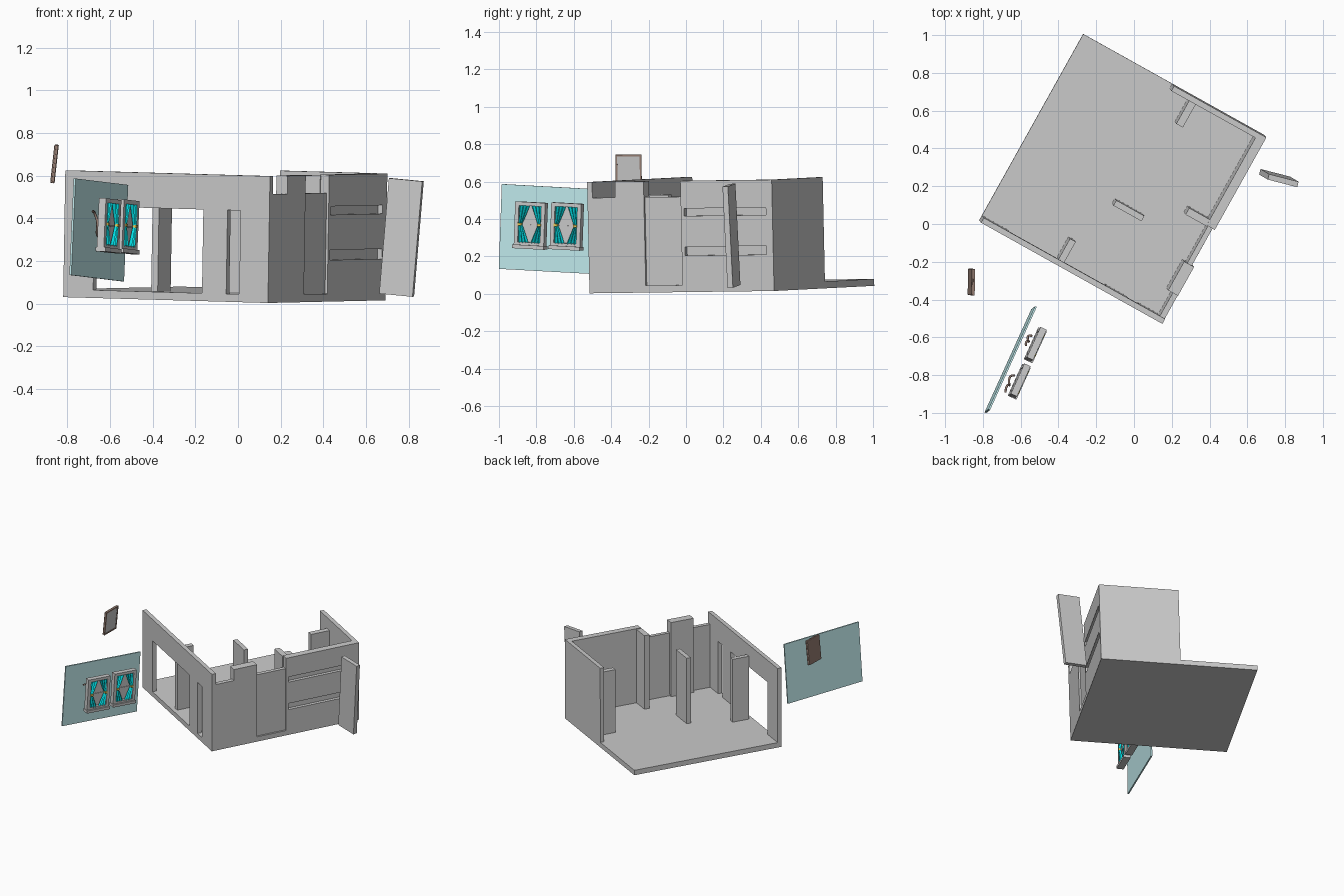
import bpy, bmesh, math
from mathutils import Matrix, Vector

if "Cube" in bpy.data.objects:
    bpy.data.objects.remove(bpy.data.objects["Cube"])


def frame(origin, x, z):
    """Placement matrix from an origin, a width direction and an up direction."""
    x = Vector(x).normalized()
    y = Vector(z).cross(x).normalized()
    z = x.cross(y)
    m = Matrix((x, y, z)).transposed().to_4x4()
    m.translation = Vector(origin)
    return m


def material(name, rgb):
    m = bpy.data.materials.new(name)
    m.diffuse_color = (*rgb, 1)
    m.use_nodes = True
    m.node_tree.nodes["Principled BSDF"].inputs["Base Color"].default_value = m.diffuse_color
    return m


def finish(name, bm, m, mat=None):
    bmesh.ops.recalc_face_normals(bm, faces=bm.faces)
    me = bpy.data.meshes.new(name)
    bm.to_mesh(me)
    bm.free()
    ob = bpy.data.objects.new(name, me)
    bpy.context.collection.objects.link(ob)
    ob.matrix_world = m
    if mat:
        me.materials.append(mat)
    return ob


def boxes(name, m, items, mat=None, bevel=0):
    """One object made of boxes, each (x0, x1, y0, y1, z0, z1)."""
    bm = bmesh.new()
    for x0, x1, y0, y1, z0, z1 in items:
        t = Matrix.Translation(((x0 + x1) / 2, (y0 + y1) / 2, (z0 + z1) / 2))
        bmesh.ops.create_cube(bm, size=1, matrix=t @ Matrix.Diagonal((x1 - x0, y1 - y0, z1 - z0, 1)))
    ob = finish(name, bm, m, mat)
    if bevel:
        b = ob.modifiers.new("bevel", 'BEVEL')
        b.width, b.segments = bevel, 2
    return ob


def profile(name, m, pts, vec):
    """Outline extruded along a vector."""
    bm = bmesh.new()
    f = bm.faces.new([bm.verts.new(p) for p in pts])
    r = bmesh.ops.extrude_face_region(bm, geom=[f])
    bmesh.ops.translate(bm, vec=vec, verts=[v for v in r["geom"] if isinstance(v, bmesh.types.BMVert)])
    return finish(name, bm, m)


glass = material("pale_teal", (0.55, 0.85, 0.87))
cyan = material("cyan", (0.0, 0.75, 0.8))
brown = material("brown", (0.32, 0.22, 0.18))
gold = material("gold", (0.8, 0.6, 0.1))

# Room, slightly tilted and turned
room = frame((-0.82, 0.02, 0.03), (0.873, -0.487, -0.025), (0.0165, -0.0218, 1))
W, D, F, H = 1.10, 1.13, 0.037, 0.595
boxes("floor", room, [(0, W, 0, D, 0, F)])

# Front wall with a wide doorway and a narrow one
front = [(0, F), (0.16, F), (0.16, 0.43), (0.745, 0.43), (0.745, F), (0.875, F),
         (0.875, 0.43), (0.945, 0.43), (0.945, F), (W, F), (W, H), (0, H)]
profile("front_wall", room, [(x, 0, z) for x, z in front], (0, 0.03, 0))

# Right wall: low section, tall block, recessed low section, grooved section
boxes("right_wall_low", room, [(1.07, W, 0.03, 0.17, F, 0.51)])
boxes("right_wall_block", room, [(1.04, W, 0.17, 0.345, F, H)])
boxes("right_wall_recess", room, [(1.06, 1.088, 0.345, 0.57, F, 0.51)])
boxes("grooved_wall", room, [(1.05, 1.076, 0.57, D - 0.03, F, H)])
boxes("grooved_wall_face", room,
      [(1.076, W, 0.59, 1.09, a, b) for a, b in ((F, 0.195), (0.242, 0.407), (0.447, H))]
      + [(1.076, W, a, b, F, H) for a, b in ((0.57, 0.59), (1.09, D - 0.03))])

# Back wall and inner partitions
boxes("back_wall", room, [(0.54, W, D - 0.03, D, F, H)])
for n, b in {"back_partition": (0.65, 0.69, 0.96, 1.10, F, 0.51),
             "middle_partition": (0.57, 0.74, 0.42, 0.452, F, 0.53),
             "right_partition": (0.925, 1.055, 0.565, 0.605, F, 0.59),
             "front_partition": (0.455, 0.49, 0.03, 0.155, F, 0.51)}.items():
    boxes(n, room, [b])

# Detached door leaf leaning outside
leaf = frame((0.767, 0.243, 0.31), (0.155, -0.04, -0.015), (0.05, -0.028, 0.54))
boxes("detached_door", leaf, [(-0.081, 0.081, -0.015, 0.015, -0.272, 0.272)])

# Backing sheet behind the windows
sx, sz = (0.247, 0.545, -0.03), (0.02, 0.016, 0.455)
sheet = frame((-0.653, -0.718, 0.345), sx, sz)
boxes("backing_sheet", sheet, [(-0.3, 0.3, -0.005, 0.005, -0.227, 0.227)], glass)


def curtain(name, m, side):
    """Pleated cloth, pinched at the tie."""
    bm = bmesh.new()
    nu, nv, rows = 12, 12, []
    for j in range(nv + 1):
        t = j / nv
        w = 0.018 + 0.042 * abs(2 * t - 1) ** 0.9
        rows.append([bm.verts.new((side * (0.066 - w * i / nu),
                                   -0.014 + 0.006 * math.cos(i * math.pi / 2),
                                   -0.095 + 0.2 * t)) for i in range(nu + 1)])
    for a, b in zip(rows, rows[1:]):
        for i in range(nu):
            bm.faces.new((a[i], a[i + 1], b[i + 1], b[i]))
    ob = finish(name, bm, m, cyan)
    s = ob.modifiers.new("thickness", 'SOLIDIFY')
    s.thickness = 0.003


def scroll(name, m, x, size):
    """Curled bracket made from a swept tube."""
    cu = bpy.data.curves.new(name, 'CURVE')
    cu.dimensions = '3D'
    cu.bevel_depth, cu.bevel_resolution = 0.006, 2
    sp = cu.splines.new('NURBS')
    pts = [(-0.05, 0.0, 0.06), (-0.02, 0.012, 0.07), (0.0, 0.0, 0.03), (-0.01, -0.01, 0.0),
           (0.02, 0.01, -0.04), (0.05, 0.012, -0.06), (0.055, -0.008, -0.03)]
    sp.points.add(len(pts) - 1)
    for p, c in zip(sp.points, pts):
        p.co = (c[0] * size, c[1], c[2] * size, 1)
    sp.use_endpoint_u = True
    cu.materials.append(brown)
    ob = bpy.data.objects.new(name, cu)
    bpy.context.collection.objects.link(ob)
    ob.matrix_world = m @ Matrix.Translation((x, 0.045, 0))


# Two curtained windows with scroll brackets
for n, o, size in (("near", (-0.605, -0.83, 0.365), 1.0), ("far", (-0.52, -0.637, 0.36), 0.6)):
    m = frame(o, sx, sz)
    boxes(n + "_window_frame", m, [(-0.088, -0.066, -0.018, 0.018, -0.105, 0.125),
                                   (0.066, 0.088, -0.018, 0.018, -0.105, 0.125),
                                   (-0.066, 0.066, -0.018, 0.018, 0.105, 0.125),
                                   (-0.066, 0.066, -0.018, 0.018, -0.105, -0.09)])
    boxes(n + "_window_sill", m, [(-0.092, 0.092, -0.028, 0.022, -0.125, -0.105)])
    boxes(n + "_window_pane", m, [(-0.066, 0.066, 0.002, 0.008, -0.09, 0.105),
                                  (-0.066, 0.066, -0.003, 0.002, -0.004, 0.004)])
    for s, side in (("left", -1), ("right", 1)):
        curtain(f"{n}_{s}_curtain", m, side)
        c = side * 0.057
        boxes(f"{n}_{s}_tieback", m, [(c - 0.01, c + 0.01, -0.024, -0.006, -0.002, 0.012)], gold)
    scroll(n + "_bracket", m, -0.04 if n == "near" else 0.0, size)

# Floating framed picture
pic = frame((-0.86, -0.307, 0.655), (0.02, 1, 0.01), (0.02, 0, 0.18))
boxes("picture_back", pic, [(-0.07, 0.07, 0.0, 0.01, -0.09, 0.09)], brown, 0.004)
boxes("picture_frame", pic, [(-0.07, -0.06, -0.008, 0.001, -0.09, 0.09),
                             (0.06, 0.07, -0.008, 0.001, -0.09, 0.09),
                             (-0.06, 0.06, -0.008, 0.001, 0.08, 0.09),
                             (-0.06, 0.06, -0.008, 0.001, -0.09, -0.08)], brown)
boxes("picture_panel", pic, [(-0.06, 0.06, -0.005, 0.001, -0.08, 0.08)])
